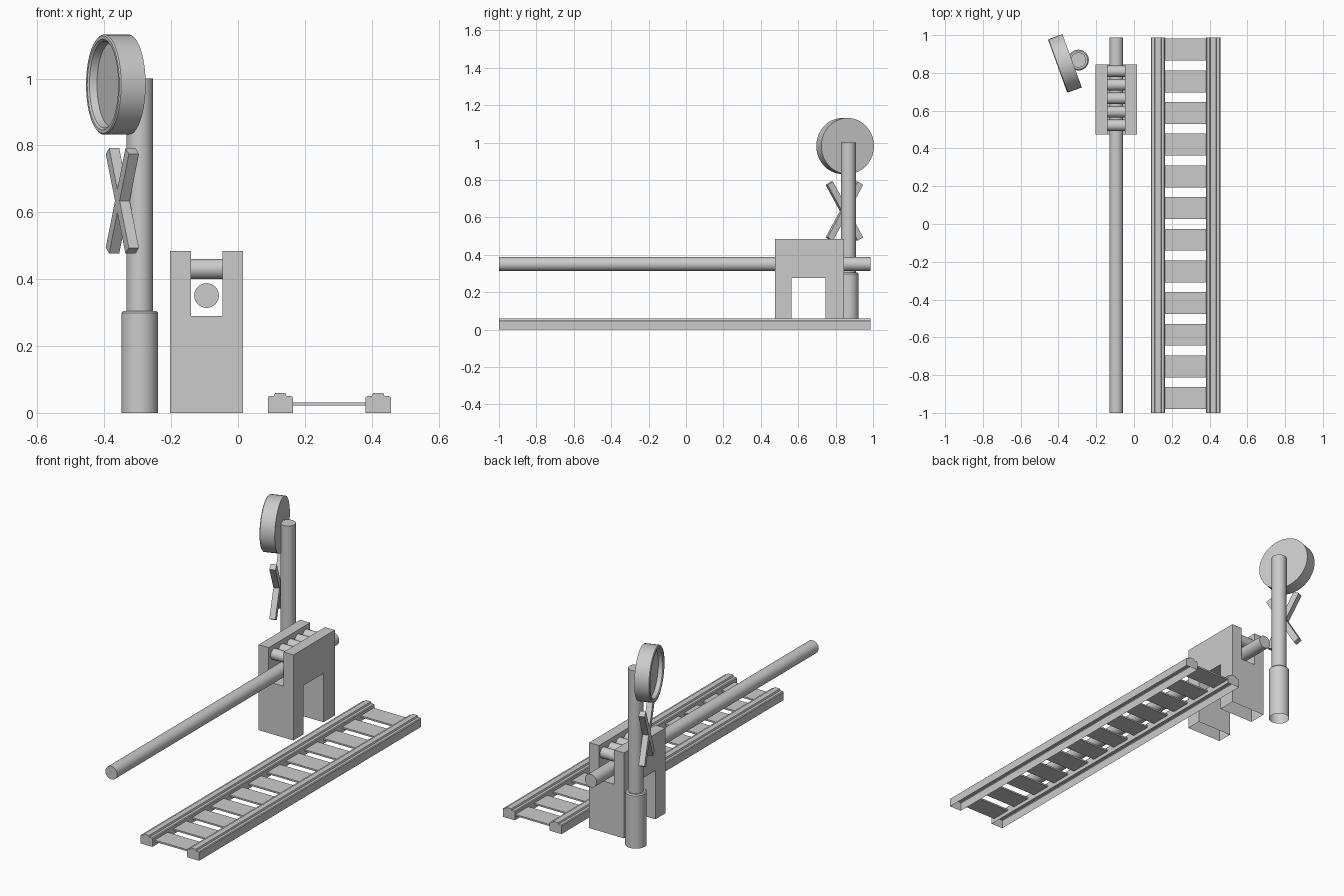
import bpy, bmesh
from math import radians, cos, sin, pi
from mathutils import Matrix, Vector

if "Cube" in bpy.data.objects:
    bpy.data.objects.remove(bpy.data.objects["Cube"])

SIGN_TURN = radians(20)  # sign faces -x, turned a little towards the front


def make(name, bm, smooth=False, matrix=None, open_bottom=False):
    bmesh.ops.recalc_face_normals(bm, faces=bm.faces)
    if open_bottom:
        low = [f for f in bm.faces if f.normal.z < -0.9 and f.calc_center_median().z < 0.001]
        bmesh.ops.delete(bm, geom=low, context='FACES')
    if matrix is not None:
        bm.transform(matrix)
    me = bpy.data.meshes.new(name)
    bm.to_mesh(me)
    bm.free()
    ob = bpy.data.objects.new(name, me)
    bpy.context.collection.objects.link(ob)
    if smooth:
        bpy.ops.object.select_all(action='DESELECT')
        ob.select_set(True)
        bpy.context.view_layer.objects.active = ob
        bpy.ops.object.shade_smooth_by_angle(angle=radians(35))
    return ob


def box(name, lo, hi, matrix=None):
    lo, hi = Vector(lo), Vector(hi)
    bm = bmesh.new()
    bmesh.ops.create_cube(bm, size=1)
    bm.transform(Matrix.Translation((lo + hi) / 2) @ Matrix.Diagonal((*(hi - lo), 1)))
    return make(name, bm, matrix=matrix)


def lathe(name, profile, matrix, n=32, open_bottom=False):
    """Rings of (radius, z), capped at both ends."""
    bm = bmesh.new()
    rings = [[bm.verts.new((r * cos(2 * pi * i / n), r * sin(2 * pi * i / n), z))
              for i in range(n)] for r, z in profile]
    for a, b in zip(rings, rings[1:]):
        for i in range(n):
            j = (i + 1) % n
            bm.faces.new((a[i], a[j], b[j], b[i]))
    bm.faces.new(rings[0])
    bm.faces.new(rings[-1])
    return make(name, bm, True, matrix, open_bottom)


# Track: two ridged rails with sleepers between them
half_rail = [(0, 0), (0, 0.046), (0.004, 0.05), (0.019, 0.05), (0.022, 0.059)]
rail = half_rail + [(0.075 - x, z) for x, z in reversed(half_rail)]
for side, x0 in (("left", 0.089), ("right", 0.382)):
    bm = bmesh.new()
    f = bm.faces.new([bm.verts.new((x0 + x, -1, z)) for x, z in rail])
    ext = bmesh.ops.extrude_face_region(bm, geom=[f], use_keep_orig=True)
    bmesh.ops.translate(bm, vec=(0, 1.987, 0),
                        verts=[v for v in ext["geom"] if isinstance(v, bmesh.types.BMVert)])
    make(side + "_rail", bm, open_bottom=True)
for i in range(12):
    y = 0.923 - i * 0.1677
    box(f"sleeper_{i + 1}", (0.164, y - 0.058, 0.022), (0.382, y + 0.058, 0.031))

# Barrier housing: block with a slot along the top and an arch through the sides
housing = box("barrier_housing", (-0.203, 0.475, 0), (0.015, 0.845, 0.484))
cutters = [box("slot_cutter", (-0.14, 0.4, 0.29), (-0.047, 0.9, 0.6)),
           box("arch_cutter", (-0.3, 0.563, -0.1), (0.1, 0.745, 0.277))]
bpy.context.view_layer.objects.active = housing
for cutter in cutters:
    cutter.hide_render = True
    mod = housing.modifiers.new("cut", 'BOOLEAN')
    mod.operation, mod.object, mod.solver = 'DIFFERENCE', cutter, 'EXACT'
    bpy.ops.object.modifier_apply(modifier=mod.name)
    bpy.data.objects.remove(cutter)
bm = bmesh.new()
bm.from_mesh(housing.data)
low = [f for f in bm.faces if f.normal.z < -0.9 and f.calc_center_median().z < 0.001]
bmesh.ops.delete(bm, geom=low, context='FACES')
bm.to_mesh(housing.data)
bm.free()

# Rollers across the slot
for i in range(5):
    lathe(f"roller_{i + 1}", [(0.03, 0), (0.03, 0.093)],
          Matrix.Translation((-0.14, 0.808 - 0.0715 * i, 0.431)) @ Matrix.Rotation(pi / 2, 4, 'Y'), 24)

# Barrier arm
lathe("barrier_arm", [(0.037, 0), (0.037, 1.987)],
      Matrix.Translation((-0.094, 0.987, 0.351)) @ Matrix.Rotation(pi / 2, 4, 'X'))

# Signal post with thicker sleeve
post = Matrix.Translation((-0.294, 0.868, 0))
lathe("post_base", [(0.055, 0), (0.055, 0.299), (0.049, 0.305)], post, open_bottom=True)
lathe("signal_post", [(0.04, 0.3), (0.04, 1.0)], post)

# Round signal lamp, recessed on its front
turn = Matrix.Rotation(SIGN_TURN, 4, 'Z')
lamp = Matrix.Translation((-0.366, 0.85, 0.982)) @ turn @ Matrix.Rotation(-pi / 2, 4, 'Y')
lathe("signal_lamp", [(0.15, -0.041), (0.15, 0.037), (0.146, 0.041), (0.136, 0.041),
                      (0.13, 0.036), (0.125, 0.014)], lamp, 40)

# Crossed warning boards below the lamp
for side, a in (("first", 30), ("second", -30)):
    m = Matrix.Translation((-0.346, 0.847, 0.634)) @ turn @ Matrix.Rotation(radians(a), 4, 'X')
    box(side + "_cross_board", (-0.016, -0.0175, -0.172), (0.016, 0.0175, 0.172), m)
